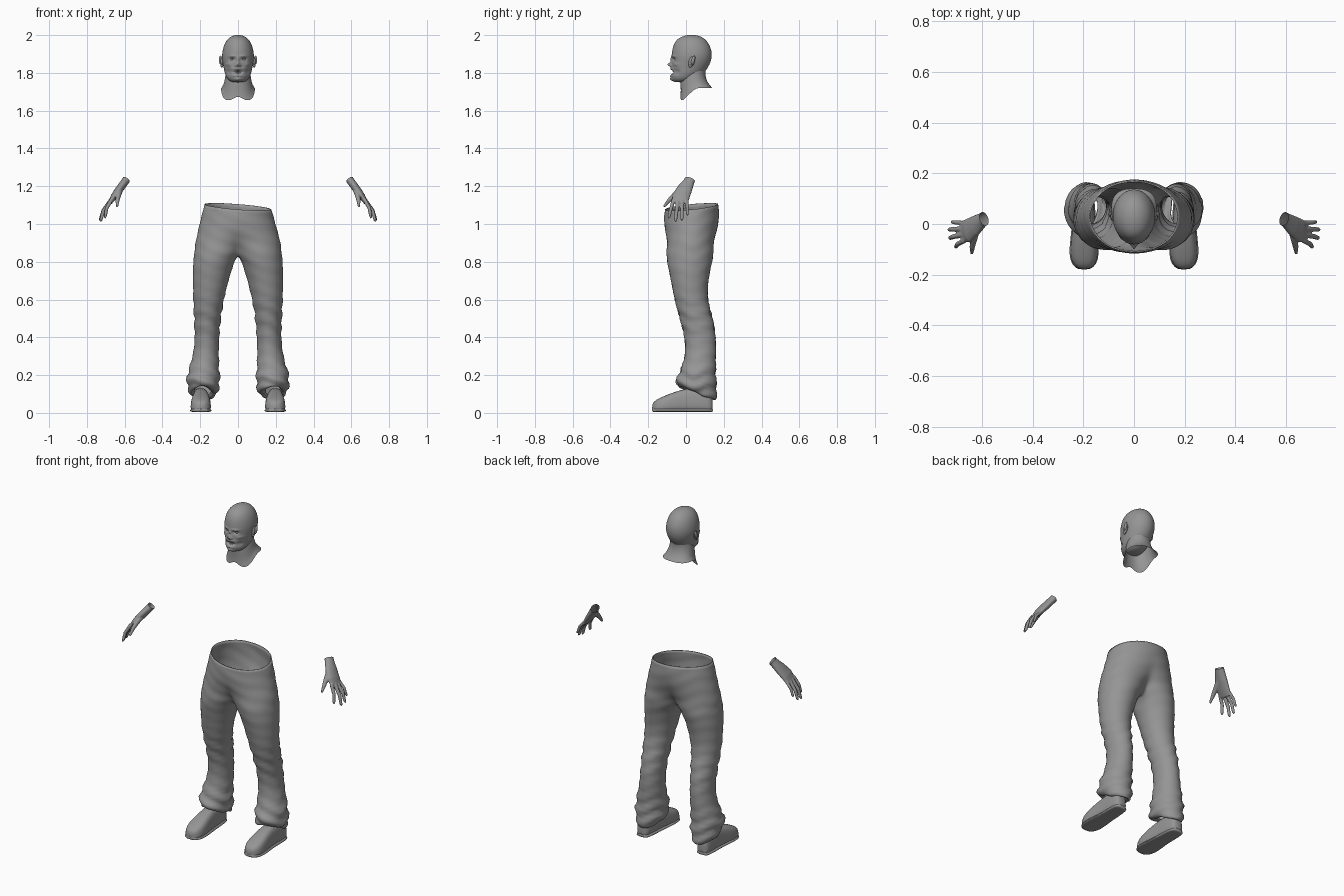
import bpy, bmesh
from math import sin, cos, pi, exp, radians
from mathutils import Vector, Matrix

cube = bpy.data.objects.get("Cube")
if cube:
    bpy.data.objects.remove(cube)

grey = bpy.data.materials.new("plain grey")
grey.use_nodes = True
grey.diffuse_color = (0.3, 0.3, 0.3, 1)
grey.node_tree.nodes["Principled BSDF"].inputs["Base Color"].default_value = (0.3, 0.3, 0.3, 1)


def spow(v, e):
    return abs(v) ** e * (1 if v >= 0 else -1)


def loft(bm, rings, caps=True, closed=True):
    rows = [[bm.verts.new(p) for p in r] for r in rings]
    n = len(rows[0])
    for a, b in zip(rows, rows[1:]):
        for i in range(n if closed else n - 1):
            j = (i + 1) % n
            bm.faces.new((a[i], a[j], b[j], b[i]))
    if caps:
        bm.faces.new(rows[0])
        bm.faces.new(rows[-1])
    return rows


def finish(name, bm, levels=0):
    bmesh.ops.recalc_face_normals(bm, faces=bm.faces)
    me = bpy.data.meshes.new(name)
    bm.to_mesh(me)
    bm.free()
    ob = bpy.data.objects.new(name, me)
    bpy.context.collection.objects.link(ob)
    me.materials.append(grey)
    if levels:
        m = ob.modifiers.new("Smooth", "SUBSURF")
        m.levels = m.render_levels = levels
        bake(ob)
    smooth(ob)
    return ob


def smooth(ob):
    for p in ob.data.polygons:
        p.use_smooth = True


def bake(ob):
    dg = bpy.context.evaluated_depsgraph_get()
    dg.update()
    me = bpy.data.meshes.new_from_object(ob.evaluated_get(dg))
    ob.modifiers.clear()
    ob.data = me
    smooth(ob)


def span_ring(z, rx, yf, yb, n=24, e=1.0):
    # horizontal ring given by half width, front and back
    cy, ry = (yf + yb) / 2, (yb - yf) / 2
    return [Vector((rx * spow(cos(2 * pi * i / n), e), cy + ry * spow(sin(2 * pi * i / n), e), z))
            for i in range(n)]


# Trousers: half rings at the hips, full rings on the legs, mirrored and welded
OUT, INN = 18, 4


def leg_ring(z, xin, xout, yf, yb, slope=0):
    cx, rx, cy, ry = (xin + xout) / 2, (xout - xin) / 2, (yf + yb) / 2, (yb - yf) / 2
    angles = [radians(-150 + 300 * i / OUT) for i in range(OUT + 1)]
    angles += [radians(150 + 60 * i / INN) for i in range(1, INN)]
    return [Vector((cx + rx * cos(a), cy + ry * sin(a), z + slope * ry * sin(a))) for a in angles]


crotch = leg_ring(.845, -.016, .232, -.107, .15)
for p in crotch:
    p.x = max(p.x, 0)
for p in crotch[OUT + 1:]:
    p.x = 0
crotch[0].x = crotch[OUT].x = 0

hips = []
for z, rx, yf, yb, blend in [(1.09, .178, -.113, .172, 0), (1.03, .194, -.118, .178, 0),
                             (.96, .21, -.118, .174, .1), (.89, .226, -.113, .162, .55)]:
    row = []
    for i in range(OUT + 1):
        a = radians(-90 + 180 * i / OUT)
        p = Vector((rx * cos(a), (yf + yb) / 2 + (yb - yf) / 2 * sin(a), z))
        q = crotch[i].copy()
        q.z = z
        row.append(p.lerp(q, blend))
    row[0].x = row[-1].x = 0
    hips.append(row)

legs = [leg_ring(*r) for r in [
    (.79, .022, .24, -.10, .137), (.70, .05, .24, -.08, .118), (.60, .075, .238, -.062, .112),
    (.50, .092, .233, -.032, .142), (.40, .10, .228, -.006, .16), (.30, .102, .238, -.002, .16),
    (.21, .098, .27, -.036, .156), (.14, .094, .274, -.054, .164, -.25),
    (.092, .115, .25, -.048, .162, -.38), (.115, .145, .225, -.01, .13, -.38)]]

bm = bmesh.new()
for side in (1, -1):
    flip = lambda rows: [[Vector((side * p.x, p.y, p.z)) for p in r] for r in rows]
    loft(bm, flip(hips + [crotch[:OUT + 1]]), caps=False, closed=False)
    loft(bm, flip([crotch] + legs), caps=False)
bmesh.ops.remove_doubles(bm, verts=bm.verts, dist=.0005)
trousers = finish("trousers", bm, 2)

# Cloth folds at hem and knee, and the slanting waist
moves = []
for v in trousers.data.vertices:
    x, y, z = v.co
    fold = .006 * exp(-((z - .17) / .09) ** 2) + .004 * exp(-((z - .5) / .1) ** 2) + .001
    moves.append(v.normal * fold * sin(z * 85 + x * 30 + sin(y * 40)))
for v, m in zip(trousers.data.vertices, moves):
    v.co += m
    lift = max(0, (v.co.z - .9) / .19)
    v.co.z += lift * (.1 * (v.co.y - .02) - .08 * v.co.x)
wall = trousers.modifiers.new("Cloth", "SOLIDIFY")
wall.thickness = .006

# Shoes with separate soles
SHOE = [(.142, .026, .07), (.128, .042, .11), (.06, .047, .13), (0, .048, .125), (-.06, .056, .108),
        (-.12, .062, .084), (-.16, .05, .066), (-.18, .022, .045)]


def shoe_part(name, side, grow, top):
    rings = []
    for y, w, h in SHOE:
        h = top or h
        cx = .197 + .03 * max(0, y)
        ring = []
        for i in range(20):
            a = 2 * pi * i / 20
            up = .5 + .5 * spow(sin(a), .65)
            ring.append(Vector((side * (cx + (w + grow) * spow(cos(a), .65) * (1 - .2 * up)),
                                y * (1 + grow), .004 + h * up)))
        rings.append(ring)
    bm = bmesh.new()
    loft(bm, rings)
    finish(name, bm, 1)


for side, label in ((1, "left"), (-1, "right")):
    shoe_part(label + "_shoe", side, 0, 0)
    shoe_part(label + "_sole", side, .004, .022)

# Head: lofted skull and jaw, then sculpted face
SKULL = [(2.001, .012, .015, .045), (1.994, .036, -.02, .077), (1.977, .058, -.05, .105),
         (1.95, .074, -.066, .124), (1.92, .082, -.074, .136), (1.89, .086, -.077, .138),
         (1.86, .083, -.076, .133), (1.83, .077, -.078, .118), (1.80, .071, -.08, .098),
         (1.775, .062, -.08, .07), (1.757, .046, -.073, .04), (1.75, .025, -.055, .01)]
bm = bmesh.new()
loft(bm, [span_ring(*r) for r in SKULL])
head = finish("head", bm, 3)
FACE = [  # x, z, width, height, push forward
    (.03, 1.889, .018, .006, .006), (.03, 1.872, .013, .008, -.012), (0, 1.87, .007, .016, .007),
    (0, 1.844, .01, .011, .022), (.012, 1.838, .006, .006, .008), (.052, 1.845, .014, .009, .006),
    (.05, 1.805, .013, .015, -.009), (0, 1.823, .026, .005, .006), (0, 1.803, .024, .008, -.018),
    (0, 1.784, .024, .005, .006), (0, 1.766, .017, .01, .009)]
for v in head.data.vertices:
    if v.co.y < .01:
        x, z = abs(v.co.x), v.co.z
        fade = min(1, (.01 - v.co.y) / .03)
        for fx, fz, w, h, push in FACE:
            v.co.y -= fade * push * exp(-((x - fx) / w) ** 2 - ((z - fz) / h) ** 2)

# Neck: open tube with a slanting, notched lower edge
bm = bmesh.new()
rings = []
for t, rx, yf, yb, e in [(0, .06, -.02, .105, 1), (.35, .067, -.032, .1, 1), (.7, .073, -.028, .112, .9),
                         (.88, .08, -.028, .128, .8), (1, .09, -.03, .14, .75)]:
    ring = span_ring(0, rx, yf, yb, 32, e)
    for p in ring:
        low = min(1.655 + max(0, p.y + .015), 1.72)
        if p.y < .02:
            low += max(0, .025 - .7 * abs(p.x))
        p.z = 1.83 + t * (low - 1.83)
    rings.append(ring)
loft(bm, rings, caps=False)
finish("neck", bm, 1)


def ball(bm, centre, size, turn=0):
    m = Matrix.Translation(centre) @ Matrix.Rotation(turn, 4, "X") @ Matrix.Diagonal((*size, 1))
    bmesh.ops.create_uvsphere(bm, u_segments=20, v_segments=12, radius=1, matrix=m)


# Eyes, ears and teeth
for side, label in ((1, "left"), (-1, "right")):
    bm = bmesh.new()
    ball(bm, (side * .03, -.049, 1.872), (.012, .012, .011))
    finish(label + "_eye", bm)
    bm = bmesh.new()
    ball(bm, (side * .085, .03, 1.86), (.008, .016, .028), -.25)
    ball(bm, (side * .093, .038, 1.868), (.008, .009, .024), -.3)
    ball(bm, (side * .085, .022, 1.838), (.007, .008, .01))
    finish(label + "_ear", bm)
bm = bmesh.new()
for z in (1.811, 1.795):
    for i in range(-3, 4):
        ball(bm, (i * .0065, -.066 + .0012 * i * i, z), (.0035, .005, .006))
finish("teeth", bm)


# Hands: palm and finger tubes fused, then opened at the wrist
def tube(bm, pts, sizes):
    pts = [Vector(p) for p in pts]
    rings = []
    for i, (c, (a, b)) in enumerate(zip(pts, sizes)):
        d = (pts[min(i + 1, len(pts) - 1)] - pts[max(i - 1, 0)]).normalized()
        wide = Vector((0, 1, 0))
        wide = (wide - d * wide.dot(d)).normalized()
        thick = d.cross(wide)
        rings.append([c + wide * a * cos(k * pi / 8) + thick * b * sin(k * pi / 8) for k in range(16)])
    loft(bm, rings)


FINGERS = [  # knuckle, tip, radius
    ((.672, .004, 1.125), (.722, .008, 1.045), .0085), ((.682, -.02, 1.115), (.733, -.022, 1.018), .0095),
    ((.682, -.044, 1.115), (.73, -.056, 1.012), .01), ((.672, -.067, 1.125), (.706, -.092, 1.03), .0095)]
PALM = [(.575, .03, 1.26), (.597, .017, 1.226), (.627, -.007, 1.185), (.655, -.026, 1.148), (.68, -.033, 1.11)]
for side, label in ((1, "left"), (-1, "right")):
    at = lambda p: Vector((side * p[0], p[1], p[2]))
    bm = bmesh.new()
    tube(bm, [at(p) for p in PALM], [(.03, .022), (.029, .021), (.041, .021), (.047, .018), (.042, .011)])
    for base, tip, r in FINGERS:
        a, b = at(base), at(tip)
        bend = a.lerp(b, .5) + Vector((side * .007, 0, .004))
        tube(bm, [a.lerp(at(PALM[2]), .3), a, bend, a.lerp(b, .9), b],
             [(r, r), (r * 1.1, r * 1.1), (r, r), (r * .85, r * .85), (r * .4, r * .4)])
    tube(bm, [at(p) for p in [(.62, -.01, 1.19), (.632, -.058, 1.155), (.638, -.09, 1.125), (.64, -.117, 1.092)]],
         [(.017, .016), (.015, .014), (.011, .011), (.006, .006)])
    hand = finish(label + "_hand", bm)
    fuse = hand.modifiers.new("Fuse", "REMESH")
    fuse.mode = "VOXEL"
    fuse.voxel_size = .0035
    relax = hand.modifiers.new("Relax", "SMOOTH")
    relax.iterations = 4
    bake(hand)
    bm = bmesh.new()
    bm.from_mesh(hand.data)
    bmesh.ops.bisect_plane(bm, geom=bm.verts[:] + bm.edges[:] + bm.faces[:], plane_co=at((.592, .02, 1.235)),
                           plane_no=at((-.56, .35, .75)), clear_outer=True)
    bm.to_mesh(hand.data)
    bm.free()
    smooth(hand)
